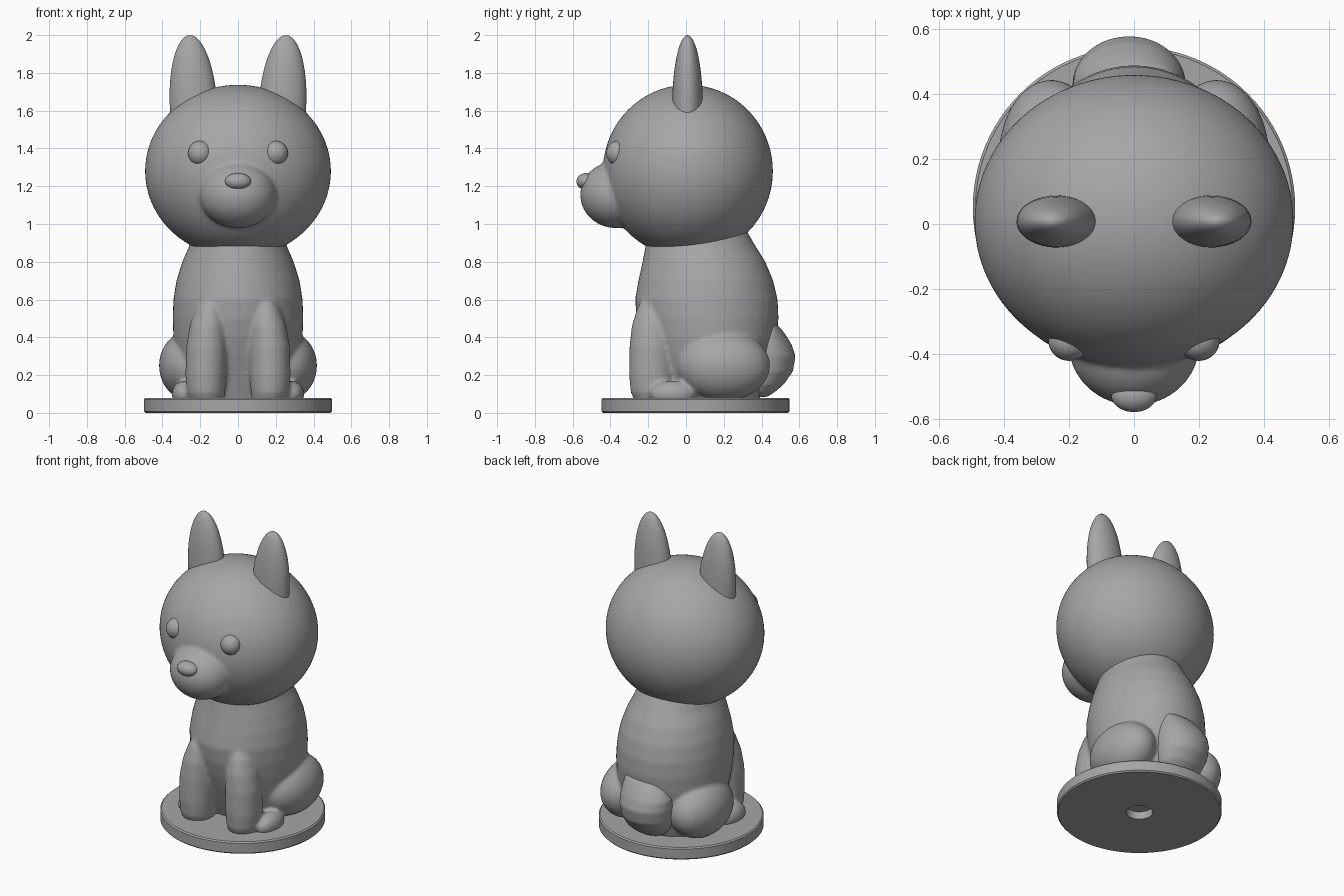
import bpy, bmesh, math
from mathutils import Matrix, Vector

if "Cube" in bpy.data.objects:
    bpy.data.objects.remove(bpy.data.objects["Cube"])

grey = bpy.data.materials.new("stone grey")
grey.diffuse_color = (0.38, 0.38, 0.38, 1)
grey.use_nodes = True
grey.node_tree.nodes["Principled BSDF"].inputs["Base Color"].default_value = grey.diffuse_color


def finish(name, bm):
    bmesh.ops.recalc_face_normals(bm, faces=bm.faces)
    me = bpy.data.meshes.new(name)
    bm.to_mesh(me)
    bm.free()
    me.materials.append(grey)
    ob = bpy.data.objects.new(name, me)
    bpy.context.collection.objects.link(ob)
    bpy.ops.object.select_all(action='DESELECT')
    ob.select_set(True)
    bpy.context.view_layer.objects.active = ob
    bpy.ops.object.shade_smooth_by_angle(angle=math.radians(40))
    return ob


def ellipsoid(bm, centre, radii, segs=48):
    m = Matrix.Translation(centre) @ Matrix.Diagonal((*radii, 1))
    bmesh.ops.create_uvsphere(bm, u_segments=segs, v_segments=segs // 2, radius=1, matrix=m)


def loft(bm, sections, side=1, segs=48):
    """Closed tube of elliptical sections: (z, x centre, y centre, x radius, y radius)."""
    rings = []
    for z, cx, cy, rx, ry in sections:
        angles = [2 * math.pi * i / segs for i in range(segs)]
        rings.append([bm.verts.new((side * cx + rx * math.cos(a), cy + ry * math.sin(a), z))
                      for a in angles])
    for a, b in zip(rings, rings[1:]):
        for i in range(segs):
            j = (i + 1) % segs
            bm.faces.new((a[i], a[j], b[j], b[i]))
    bm.faces.new(rings[0])
    bm.faces.new(rings[-1])


def blend(ob, voxel, rounds):
    """Fuse overlapping volumes and soften the seams."""
    r = ob.modifiers.new("fuse", 'REMESH')
    r.mode = 'VOXEL'
    r.voxel_size = voxel
    r.use_smooth_shade = True
    s = ob.modifiers.new("soften", 'SMOOTH')
    s.factor = 0.5
    s.iterations = rounds


# Round base with a blind hole underneath
profile = [(0, .06), (.08, .06), (.08, 0), (.489, 0), (.497, .008),
           (.497, .072), (.489, .08), (0, .08)]
bm = bmesh.new()
vs = [bm.verts.new((r, 0, z)) for r, z in profile]
es = [bm.edges.new(p) for p in zip(vs, vs[1:])]
bmesh.ops.spin(bm, geom=vs + es, cent=(0, 0, 0), axis=(0, 0, 1),
               angle=2 * math.pi, steps=96, use_duplicate=False)
bmesh.ops.remove_doubles(bm, verts=bm.verts, dist=1e-4)
bmesh.ops.translate(bm, verts=bm.verts, vec=Vector((0, .05, 0)))
finish("base", bm)

# Torso, front legs, haunches and hind feet fused together
bm = bmesh.new()
torso = [  # z, y front, y back, x half width
    (.05, -.10, .38, .27), (.10, -.12, .40, .29), (.20, -.16, .435, .315),
    (.30, -.20, .46, .33), (.40, -.235, .48, .342), (.50, -.26, .49, .346),
    (.60, -.27, .485, .342), (.70, -.252, .462, .326), (.80, -.23, .42, .295),
    (.88, -.215, .37, .26), (.95, -.20, .33, .24), (1.05, -.15, .26, .19)]
loft(bm, [(z, 0, (f + b) / 2, w, (b - f) / 2) for z, f, b, w in torso])
leg = [(.06, .165, -.17, .09, .10), (.11, .17, -.175, .102, .118),
       (.20, .17, -.18, .108, .121), (.35, .167, -.18, .107, .119),
       (.46, .158, -.172, .097, .115), (.55, .15, -.16, .075, .10),
       (.60, .145, -.15, .05, .08), (.63, .14, -.14, .02, .04)]
for s in (1, -1):
    loft(bm, leg, s)
    ellipsoid(bm, (s * .255, .20, .25), (.163, .245, .185))
    ellipsoid(bm, (s * .285, -.07, .10), (.065, .12, .07))
blend(finish("body", bm), .012, 4)

# Tail curled up behind
bm = bmesh.new()
loft(bm, [(.085, -.01, .38, .08, .05), (.11, -.01, .39, .115, .08),
          (.15, -.012, .405, .145, .112), (.22, -.015, .42, .167, .146),
          (.30, -.015, .43, .175, .15), (.36, -.015, .43, .172, .13),
          (.41, -.005, .432, .152, .098), (.45, .01, .44, .125, .06),
          (.475, .03, .447, .09, .025), (.482, .035, .45, .05, .01)])
blend(finish("tail", bm), .01, 3)

# Head with muzzle and bridge of the snout
bm = bmesh.new()
ellipsoid(bm, (0, .01, 1.28), (.492, .45, .457), 96)
ellipsoid(bm, (0, -.37, 1.155), (.202, .19, .177), 64)
ellipsoid(bm, (0, -.40, 1.20), (.13, .13, .12), 64)
blend(finish("head", bm), .012, 5)

# Nose
bm = bmesh.new()
ellipsoid(bm, (0, -.528, 1.225), (.07, .052, .045))
finish("nose", bm)

# Eyes and ears
for s, label in ((1, "right"), (-1, "left")):
    bm = bmesh.new()
    ellipsoid(bm, (s * .20, -.36, 1.375), (.064, .062, .066))
    finish("eye_" + label, bm)
    bm = bmesh.new()
    ellipsoid(bm, (s * .235, .008, 1.62), (.126, .081, .38))
    # tip leans slightly outwards
    for v in bm.verts:
        v.co.x += s * .05 * max(0, v.co.z - 1.62)
    finish("ear_" + label, bm)
